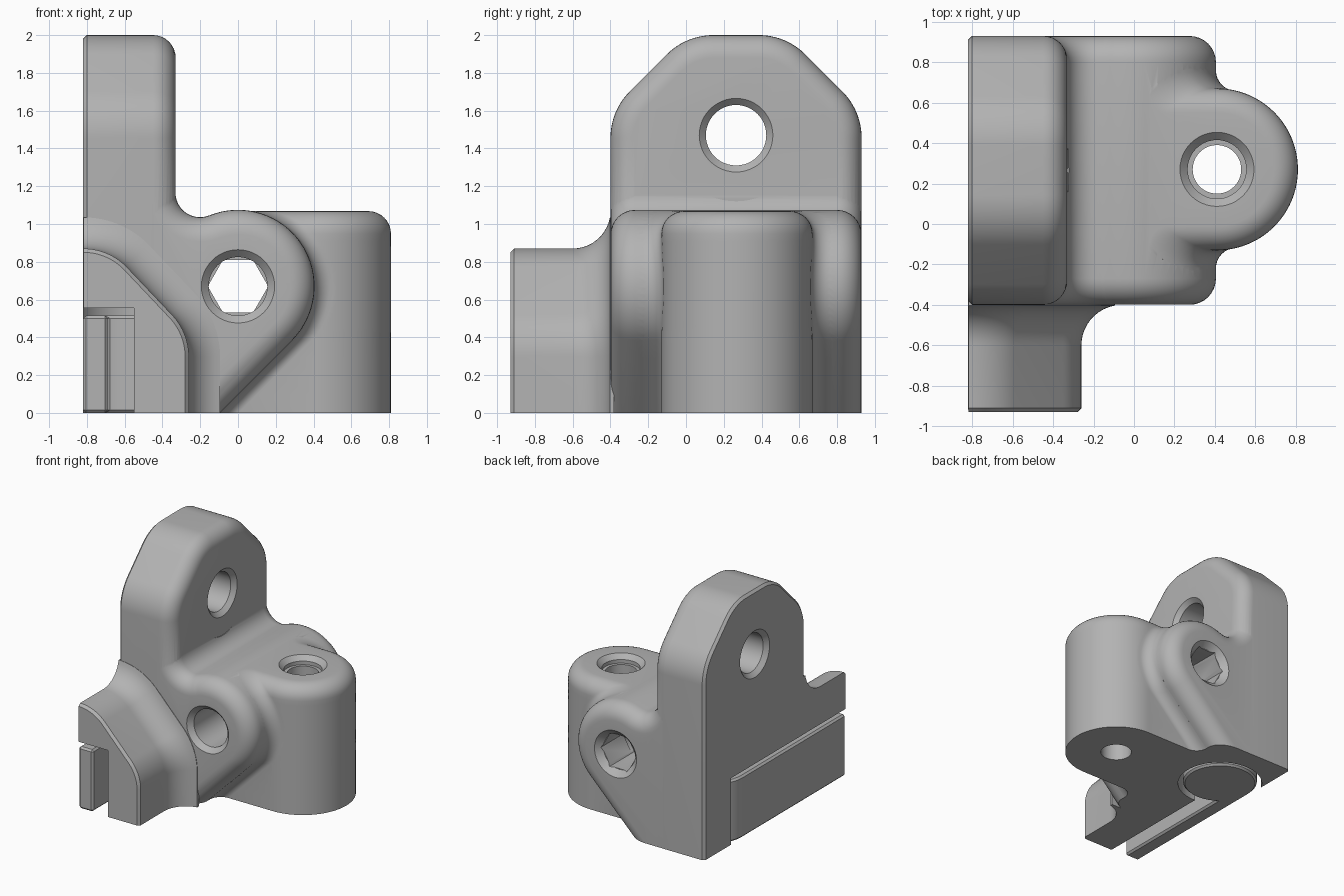
import bpy, bmesh
from math import sin, cos, acos, sqrt, radians, pi
from mathutils import Vector

if "Cube" in bpy.data.objects:
    bpy.data.objects.remove(bpy.data.objects["Cube"])

grey = bpy.data.materials.new("plain grey")
grey.use_nodes = True
COLOUR = (0.45, 0.45, 0.45, 1)
grey.diffuse_color = COLOUR
grey.node_tree.nodes["Principled BSDF"].inputs["Base Color"].default_value = COLOUR


def arc(cx, cy, r, a0, a1, n=12):
    """Points on an arc, angles in degrees."""
    return [(cx + r * cos(radians(a0 + (a1 - a0) * i / n)),
             cy + r * sin(radians(a0 + (a1 - a0) * i / n))) for i in range(n + 1)]


def place(points, axis, t):
    """Put a flat profile at distance t along an axis."""
    if axis == "x":
        return [(t, a, b) for a, b in points]
    if axis == "y":
        return [(a, t, b) for a, b in points]
    return [(a, b, t) for a, b in points]


def loft(name, axis, sections):
    """Skin a list of (distance, profile) sections and cap both ends."""
    bm = bmesh.new()
    rings = [[bm.verts.new(p) for p in place(pts, axis, t)] for t, pts in sections]
    n = len(rings[0])
    for a, b in zip(rings, rings[1:]):
        for i in range(n):
            j = (i + 1) % n
            bm.faces.new((a[i], a[j], b[j], b[i]))
    bm.faces.new(rings[0])
    bm.faces.new(rings[-1])
    bmesh.ops.remove_doubles(bm, verts=bm.verts, dist=1e-5)
    bmesh.ops.recalc_face_normals(bm, faces=bm.faces)
    mesh = bpy.data.meshes.new(name)
    bm.to_mesh(mesh)
    bm.free()
    obj = bpy.data.objects.new(name, mesh)
    bpy.context.collection.objects.link(obj)
    mesh.materials.append(grey)
    return obj


def circles(axis, centre, stations, n=48):
    """Turned cutter: stations are (distance, radius)."""
    return loft("cutter", axis, [(t, arc(*centre, r, 0, 360 - 360 / n, n - 1)) for t, r in stations])


def activate(obj):
    bpy.ops.object.select_all(action="DESELECT")
    obj.select_set(True)
    bpy.context.view_layer.objects.active = obj


def combine(obj, other, operation):
    other.hide_render = True
    activate(obj)
    mod = obj.modifiers.new("combine", "BOOLEAN")
    mod.operation, mod.object, mod.solver = operation, other, "EXACT"
    bpy.ops.object.modifier_apply(modifier=mod.name)
    bpy.data.objects.remove(other)


def rounding(r, n=8):
    """(distance from the end, inset) pairs of a rounded rim, outermost first."""
    return [(r * (1 - sin(a)), r * (1 - cos(a))) for a in
            (pi / 2 * (n - i) / n for i in range(n + 1))]


# Upright plate with a chamfered, rounded top
def plate_profile(d):
    half = arc(-0.05, 1.455, 0.35 - d, 180, 135) + arc(0.145, 1.65, 0.35 - d, 135, 90)
    half = [(-0.4 + d, 0)] + half
    return half + [(0.53 - y, z) for y, z in reversed(half)]


plate = [(-0.82, plate_profile(0.02)), (-0.80, plate_profile(0))]
plate += [(-0.33 - t, plate_profile(d)) for t, d in reversed(rounding(0.12))]
bracket = loft("bracket_body", "x", plate)


# Cross barrel: round nose, sloped underside and fillet up to the plate
R, H = 0.405, 0.67
def barrel_profile(d):
    pts = [(-0.7, 0), (-0.097 - d * sqrt(2), 0)]
    pts += arc(0, H, R - d, -45, 112, 32)
    pts += arc(-0.201, 1.166, 0.13 + d, -68, -180, 14)
    return pts + [(-0.7, 1.166)]


rim = rounding(0.13)
barrel = [(-0.399 + t, barrel_profile(d)) for t, d in rim]
barrel += [(0.929 - t, barrel_profile(d)) for t, d in reversed(rim)]
combine(bracket, loft("barrel", "y", barrel), "UNION")


# Vertical boss, flared where it meets the barrel
def boss_profile(z, d):
    edge = z - 0.097 if z < 0.384 else sqrt(max(R * R - (z - H) ** 2, 0))
    r, rad = 0.1, 0.4 - d
    reach = edge + r - 0.41
    start = acos(min(reach / rad, 1)) if reach > 0 else pi / 2
    h = rad * sin(start)
    half = [(min(edge - 0.1, -0.05), h + r)]
    half += arc(edge + r, h + r, r, 180, 270, 8)
    half += arc(0.41, 0, rad, start * 180 / pi, 0, 24)
    return ([(x, 0.27 + v) for x, v in half]
            + [(x, 0.27 - v) for x, v in reversed(half[:-1])])


levels = [(0.384 * i / 4, 0) for i in range(4)] + [(0.384 + 0.56 * i / 16, 0) for i in range(16)]
levels += [(1.068 - t, d) for t, d in reversed(rounding(0.12))]
combine(bracket, loft("boss", "z", [(z, boss_profile(z, d)) for z, d in levels]), "UNION")


# Front arm, sweeping out into the plate
def arm_profile(o):
    return ([(-0.819, 0), (-0.26 + o, 0)] + arc(-0.58, 0.2975, 0.32 + o, 0, 45)
            + arc(-0.819, 0.55, 0.32 + o, 45, 90))


arm = [(-0.93, arm_profile(-0.02)), (-0.91, arm_profile(0))]
arm += [(-0.6 + 0.2 * sin(a), arm_profile(0.2 * (1 - cos(a))))
        for a in (radians(8 * i) for i in range(11))]
arm += [(-0.38, arm_profile(0.165))]
combine(bracket, loft("arm", "y", arm), "UNION")

# Keyhole pocket opening downwards and to the side
DISC = (-0.53, 0.42)
combine(bracket, circles("z", DISC, [(-0.1, 0.33), (0.555, 0.33)], 64), "DIFFERENCE")
slot = [(-0.9, -1), (-0.55, -1), (-0.55, 0.42), (-0.9, 0.42)]
combine(bracket, loft("cutter", "z", [(-0.1, slot), (0.555, slot)]), "DIFFERENCE")

# Bolt holes with countersunk mouths
cross, side, upright = (0, H), (0.265, 1.47), (0.41, 0.27)
holes = [
    ("y", cross, [(-0.41, 0.205), (-0.36, 0.155), (0.6, 0.155)], 48),
    ("y", cross, [(0.5, 0.16), (1, 0.16)], 6),
    ("y", cross, [(0.88, 0.145), (0.94, 0.205)], 48),
    ("x", side, [(-0.83, 0.205), (-0.785, 0.16), (-0.365, 0.16), (-0.32, 0.205)], 48),
    ("x", side, [(-0.329, 0.35), (0.3, 0.35)], 64),
    ("z", upright, [(-0.1, 0.12), (1.1, 0.12)], 48),
    ("z", upright, [(1.0, 0.145), (1.03, 0.145), (1.08, 0.195)], 48),
]
for axis, centre, stations, n in holes:
    combine(bracket, circles(axis, centre, stations, n), "DIFFERENCE")

# Loose clamp bar with a disc end, nested in the pocket
outline = [(-0.82, -0.93), (-0.69, -0.93)] + arc(*DISC, 0.29, -123.5, 180, 48)
clamp = loft("clamp_bar", "z", [(0, outline), (0.515, outline)])
activate(clamp)
bevel = clamp.modifiers.new("edge", "BEVEL")
bevel.width, bevel.segments = 0.015, 1
bevel.limit_method, bevel.angle_limit = "ANGLE", radians(50)
bpy.ops.object.modifier_apply(modifier=bevel.name)

for obj in (bracket, clamp):
    activate(obj)
    bpy.ops.object.shade_smooth_by_angle(angle=radians(30))
